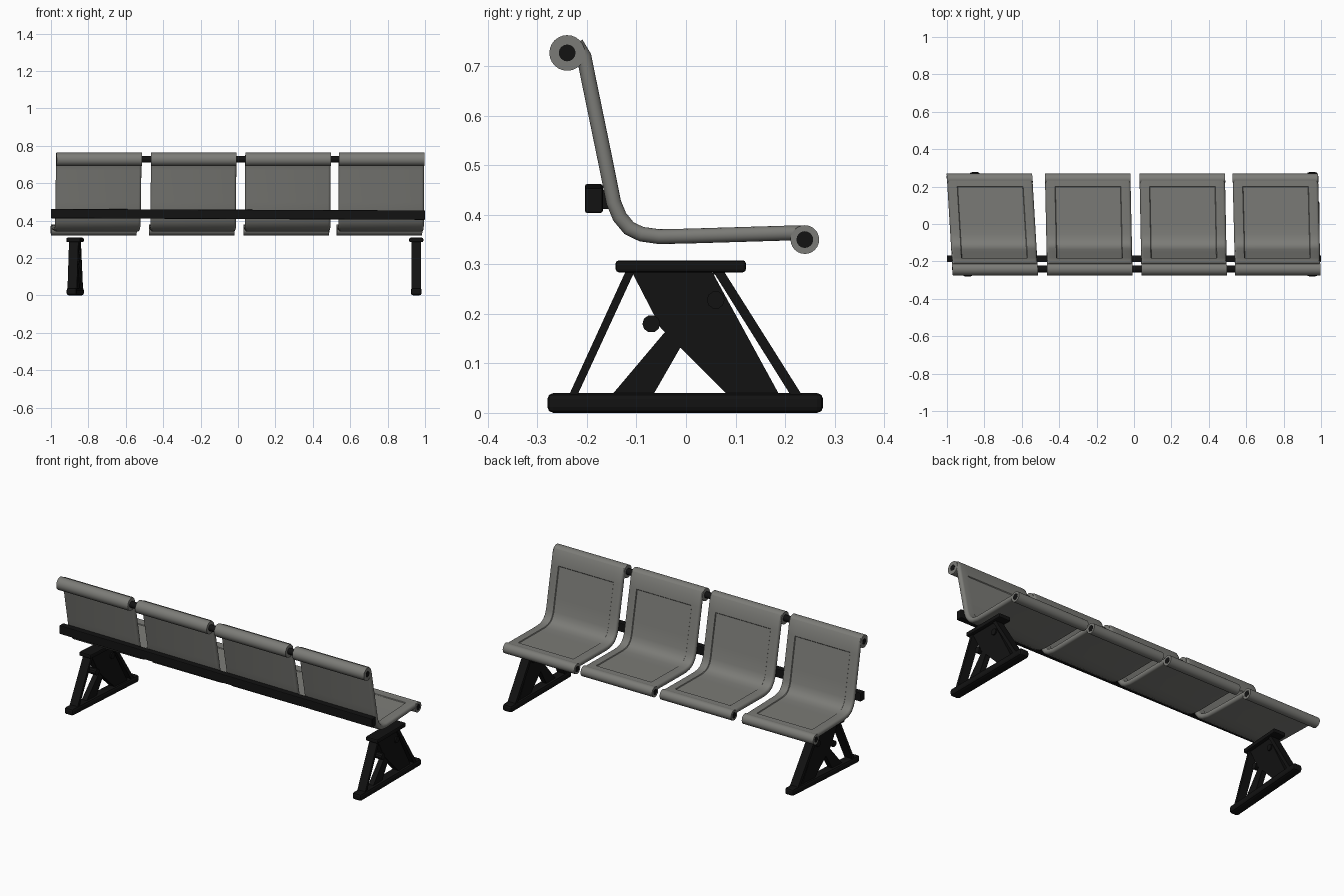
import bpy, bmesh, math
from mathutils import Vector

if "Cube" in bpy.data.objects:
    bpy.data.objects.remove(bpy.data.objects["Cube"])


def material(name, col):
    m = bpy.data.materials.new(name)
    m.diffuse_color = (*col, 1)
    m.use_nodes = True
    m.node_tree.nodes["Principled BSDF"].inputs["Base Color"].default_value = m.diffuse_color
    return m


GREY = material("seat grey", (0.20, 0.20, 0.185))
BLACK = material("frame black", (0.006, 0.006, 0.006))


def finish(name, bm, mat, smooth=None, bevel=0):
    bmesh.ops.recalc_face_normals(bm, faces=bm.faces)
    me = bpy.data.meshes.new(name)
    bm.to_mesh(me)
    bm.free()
    me.materials.append(mat)
    ob = bpy.data.objects.new(name, me)
    bpy.context.collection.objects.link(ob)
    if bevel:
        b = ob.modifiers.new("bevel", 'BEVEL')
        b.width, b.segments = bevel, 2
    if smooth:
        bpy.ops.object.select_all(action='DESELECT')
        ob.select_set(True)
        bpy.context.view_layer.objects.active = ob
        bpy.ops.object.shade_smooth_by_angle(angle=math.radians(smooth))
    return ob


def prism(name, pts, xc, w, mat, k=0, rise=0, smooth=None, bevel=0):
    """Extrude a (y, z) outline along x; k skews x by y, rise tilts z by x."""
    bm = bmesh.new()
    rings = [[bm.verts.new((x + k * y, y, z + rise * x)) for y, z in pts]
             for x in (xc - w / 2, xc + w / 2)]
    bm.faces.new(rings[0])
    bm.faces.new(rings[1][::-1])
    n = len(pts)
    for i in range(n):
        j = (i + 1) % n
        bm.faces.new((rings[0][i], rings[1][i], rings[1][j], rings[0][j]))
    return finish(name, bm, mat, smooth, bevel)


def circle(y, z, r, n=20):
    return [(y + r * math.cos(2 * math.pi * i / n),
             z + r * math.sin(2 * math.pi * i / n)) for i in range(n)]


def rect(y0, y1, z0, z1):
    return [(y0, z0), (y1, z0), (y1, z1), (y0, z1)]


# Side profile of a seat: backrest top down to the seat front
PATH = [(-.222, .746), (-.206, .72), (-.196, .67), (-.161, .5), (-.146, .425),
        (-.134, .396), (-.115, .373), (-.09, .361), (-.055, .356),
        (0, .357), (.1, .360), (.2, .363), (.237, .363)]


def stations():
    """Profile points with normals; flag marks the recessed panel."""
    out = []
    last = len(PATH) - 1
    for i, p in enumerate(PATH):
        a, b = PATH[max(i - 1, 0)], PATH[min(i + 1, last)]
        d = (Vector(b) - Vector(a)).normalized()
        n = Vector((-d.y, d.x))
        p = Vector(p)
        if i in (2, last - 1):          # doubled stations make the panel step
            e = d * (.003 if i == 2 else -.003)
            pair = [(p, n, 0), (p + e, n, 1)]
            out += pair if i == 2 else pair[::-1]
        else:
            out.append((p, n, 1 if 2 < i < last - 1 else 0))
    return out


def seat(name, xc, w, k):
    h, t, m = w / 2, .015, .052
    # half cross-section: (x, height, recess amount)
    top = [(h - m - .003, t, .004), (h - m, t, 0), (h - .014, t, 0)]
    edge = [(h - .014 + .014 * math.sin(a), t * math.cos(a), 0)
            for a in [math.pi * s / 8 for s in range(1, 8)]]
    half = top + edge + [(h - .014, -t, 0)]
    section = half + [(-x, v, r) for x, v, r in half[::-1]]
    bm = bmesh.new()
    rings = []
    for p, nrm, flag in stations():
        ring = []
        for x, v, r in section:
            q = p + nrm * (v - r * flag)
            ring.append(bm.verts.new((xc + x + k * q.x, q.x, q.y)))
        rings.append(ring)
    n = len(section)
    for a, b in zip(rings, rings[1:]):
        for i in range(n):
            j = (i + 1) % n
            bm.faces.new((a[i], a[j], b[j], b[i]))
    bm.faces.new(rings[0])
    bm.faces.new(rings[-1])
    finish(name, bm, GREY, 35)
    # rolled edges with dark plugs in their ends
    for part, y, z, r in (("top_roll", -.240, .727, .036),
                          ("front_roll", .240, .350, .029)):
        prism(name + "_" + part, circle(y, z, r, 24), xc, w, GREY, k, smooth=35)
        prism(name + "_" + part + "_plug", circle(y, z, .017, 16), xc,
              w + .002, BLACK, k, smooth=35)


for i, (xc, k) in enumerate([(-.757, -.06), (-.242, -.022),
                             (.263, -.02), (.762, -.025)]):
    seat("seat_%d" % (i + 1), xc, .457, k)

# Long rod through the backrest rolls and beam behind the seats
prism("top_rod", circle(-.24, .727, .018, 16), .01, 1.9, BLACK, smooth=35)
prism("back_beam", rect(-.204, -.168, .408, .458), 0, 2.0, BLACK, rise=-.004,
      bevel=.004)
for x in (-.76, -.24, .26, .76):
    prism("seat_bracket", rect(-.172, -.15, .412, .45), x, .1, BLACK)

# Leg frames
for side, xc, k, bw, tw in (("left", -.87, .07, .055, .085),
                            ("right", .953, 0, .058, .085)):
    def part(name, pts, w, **kw):
        prism(side + "_" + name, pts, xc, w, BLACK, k, **kw)
    part("foot_bar", rect(-.28, .277, 0, .04), bw, bevel=.012)
    part("top_plate", rect(-.142, .121, .284, .308), tw - .01, bevel=.006)
    part("rear_strut", [(-.239, .03), (-.222, .03), (-.102, .29), (-.12, .29)], .05)
    part("front_strut", [(.215, .03), (.238, .03), (.074, .29), (.052, .29)], .05)
    part("wide_brace", [(.09, .03), (.192, .03), (.05, .29), (-.02, .29),
                        (-.12, .284), (-.06, .18)][:4] + [(-.11, .286), (-.05, .17)], .035)
    part("cross_brace", [(-.155, .03), (-.07, .03), (.045, .23), (.06, .29),
                         (.03, .25), (-.02, .19)], .03)
    part("rear_knob", circle(-.07, .18, .018, 10), .05, smooth=35)
    part("front_knob", circle(.06, .228, .018, 10), .05, smooth=35)
